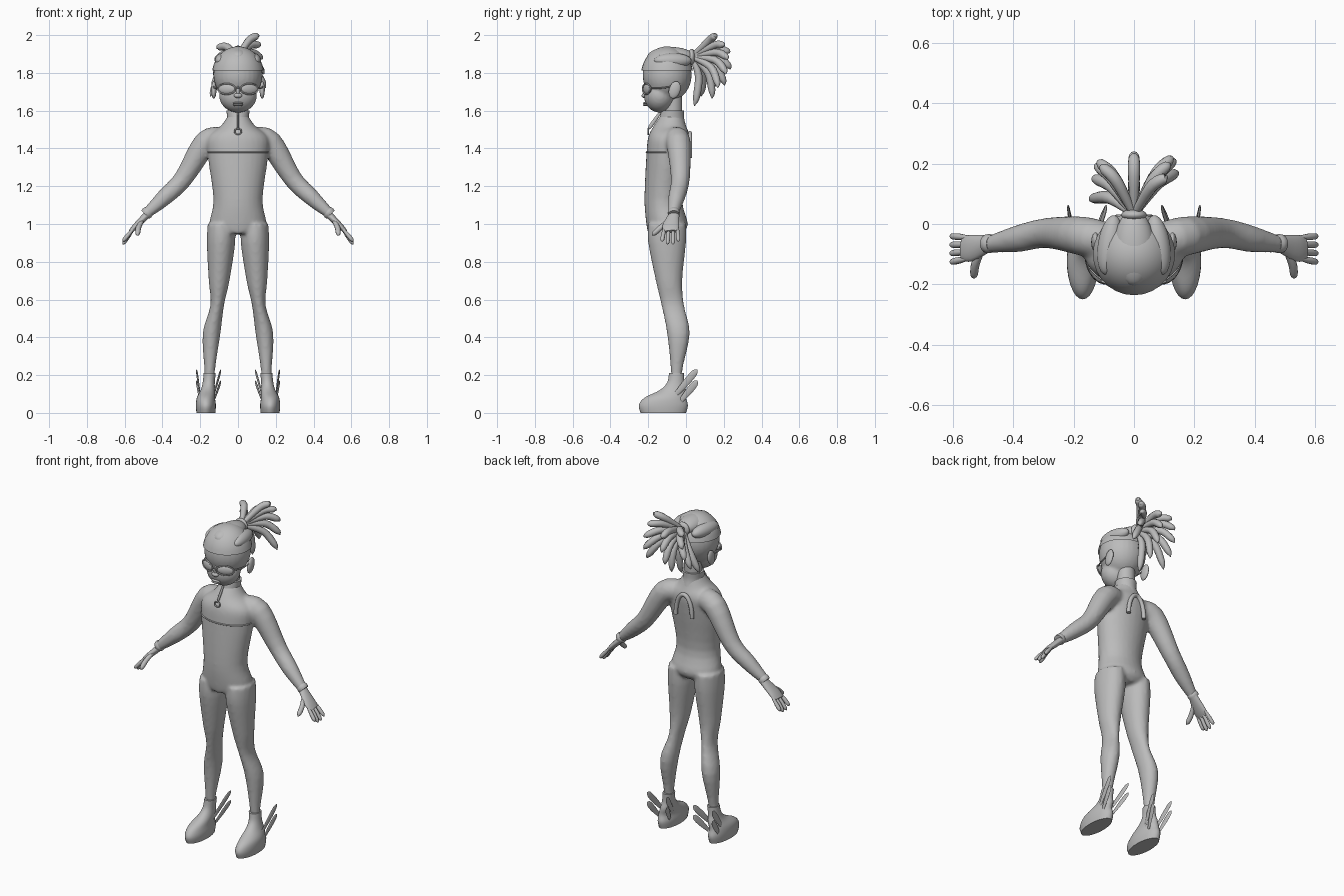
import bpy, bmesh, math
from mathutils import Vector, Matrix

default_cube = bpy.data.objects.get("Cube")
if default_cube:
    bpy.data.objects.remove(default_cube)

grey = bpy.data.materials.new("plain_grey")
grey.use_nodes = True
grey.diffuse_color = (0.5, 0.5, 0.5, 1)
grey.node_tree.nodes["Principled BSDF"].inputs["Base Color"].default_value = grey.diffuse_color
X, Y, Z = Matrix.Identity(3)


def smooth_path(rows, steps=4):
    """Catmull-Rom through rows of centre and two radii."""
    rows = [Vector(row) for row in rows]
    path = []
    for i, (start, end) in enumerate(zip(rows, rows[1:])):
        before = rows[max(i - 1, 0)]
        after = rows[min(i + 2, len(rows) - 1)]
        leave, arrive = (end - before) / 2, (after - start) / 2
        for k in range(steps):
            t = k / steps
            bend = 3 * (end - start) - 2 * leave - arrive
            twist = 2 * (start - end) + leave + arrive
            path.append(start + t * (leave + t * (bend + t * twist)))
    return path + [rows[-1]]


def sweep(bm, rows, ref=None, sides=20):
    """Skin elliptical rings along a path; without ref the rings stay level."""
    path = smooth_path(rows)
    rings = []
    for i, row in enumerate(path):
        centre, across, along = row.xyz if len(row) == 3 else Vector(row[:3]), X, Y
        if ref is not None:
            ahead, behind = path[min(i + 1, len(path) - 1)], path[max(i - 1, 0)]
            tangent = Vector(ahead[:3]) - Vector(behind[:3])
            across = tangent.cross(ref).normalized()
            along = across.cross(tangent).normalized()
        ring = []
        for k in range(sides):
            angle = math.tau * k / sides
            offset = across * math.cos(angle) * row[3] + along * math.sin(angle) * row[4]
            ring.append(bm.verts.new(centre + offset))
        rings.append(ring)
    for low, high in zip(rings, rings[1:]):
        for k in range(sides):
            n = (k + 1) % sides
            bm.faces.new((low[k], low[n], high[n], high[k]))
    bm.faces.new(rings[0][::-1])
    bm.faces.new(rings[-1])


def loft(bm, rows, mirror=1):
    """Level rings given as centre x, height, half width, front y, back y."""
    sweep(bm, [(mirror * x, (front + back) / 2, z, half, (back - front) / 2)
               for x, z, half, front, back in rows], sides=28)


def tube(bm, points, radii, ref):
    sweep(bm, [(*point, radius, radius) for point, radius in zip(points, radii)], ref)


def rod(bm, start, tip, radius, ref, lift=Vector(), flat=1):
    """Tapered rod with a rounded tip, bowed by lift and optionally flattened."""
    start, tip = Vector(start), Vector(tip)
    middle = start.lerp(tip, 0.5) + lift
    late = middle.lerp(tip, 0.75) + lift / 5
    stations = ((start, 0.6), (middle, 1), (late, 0.9), (tip, 0.1))
    sweep(bm, [(*point, radius * k, radius * k * flat) for point, k in stations], ref, sides=10)


def arc(bm, centre, u, v, radius, ref, start=0, end=math.tau, count=24):
    """Round wire along part of an ellipse with half axes u and v."""
    angles = [start + (end - start) * k / count for k in range(count + 1)]
    points = [Vector(centre) + Vector(u) * math.cos(w) + Vector(v) * math.sin(w) for w in angles]
    tube(bm, points, [radius] * len(points), ref)


def blob(bm, centre, size, turn=0, axis='Z'):
    place = Matrix.Translation(centre) @ Matrix.Rotation(turn, 4, axis) @ Matrix.Diagonal((*size, 1))
    bmesh.ops.create_uvsphere(bm, u_segments=28, v_segments=20, radius=1, matrix=place)


def finish(name, bm, voxel=None):
    bmesh.ops.recalc_face_normals(bm, faces=bm.faces)
    mesh = bpy.data.meshes.new(name)
    bm.to_mesh(mesh)
    bm.free()
    mesh.materials.append(grey)
    mesh.shade_smooth()
    mesh.set_sharp_from_angle(angle=math.radians(55))
    part = bpy.data.objects.new(name, mesh)
    bpy.context.scene.collection.objects.link(part)
    if voxel:
        blend = part.modifiers.new("blend", 'REMESH')
        blend.mode, blend.voxel_size, blend.use_smooth_shade = 'VOXEL', voxel, True
        soften = part.modifiers.new("soften", 'SMOOTH')
        soften.factor, soften.iterations = 0.5, 5


# Body suit: torso, arms and legs blended into one skin
bm = bmesh.new()
loft(bm, [(0, .95, .1, -.2, -.02), (0, 1, .15, -.21, .01), (0, 1.13, .13, -.22, -.02),
          (0, 1.36, .16, -.21, .01), (0, 1.46, .16, -.2, .02), (0, 1.52, .09, -.17, 0),
          (0, 1.58, .05, -.13, -.02)])
for s in (1, -1):
    tube(bm, [(s * .08, -.06, 1.45), (s * .17, -.04, 1.43), (s * .29, -.03, 1.24),
              (s * .39, -.05, 1.14), (s * .49, -.07, 1.05)], (.06, .065, .05, .044, .026), Y)
    loft(bm, [(.09, 1, .07, -.2, 0), (.09, .9, .075, -.2, 0), (.1, .7, .055, -.16, -.02),
              (.11, .57, .036, -.13, -.01), (.14, .42, .047, -.1, .02),
              (.15, .22, .028, -.08, -.02), (.15, .1, .03, -.08, -.02)], s)
finish("body_suit", bm, voxel=.01)

# Raised seam across the chest and arched plate on the back
bm = bmesh.new()
arc(bm, (0, -.1, 1.38), X * .16, Y * .11, .004, Z, math.pi, math.tau)
finish("chest_seam", bm)
bm = bmesh.new()
arc(bm, (0, .02, 1.35), X * .055, Z * .13, .012, Y, 0, math.pi)
finish("back_arch", bm)

# Neck, collar, zip and pull ring
bm = bmesh.new()
loft(bm, [(0, 1.5, .05, -.12, -.02), (0, 1.7, .05, -.12, -.02)])
finish("neck", bm)
bm = bmesh.new()
loft(bm, [(0, 1.52, .06, -.15, 0), (0, 1.56, .058, -.14, -.01), (0, 1.6, .061, -.13, -.01)])
finish("collar", bm)
bm = bmesh.new()
rod(bm, (0, -.13, 1.6), (0, -.2, 1.5), .01, X, flat=.6)
arc(bm, (0, -.2, 1.49), X * .018, Z * .015, .004, Y)
finish("zip_and_pull", bm)

# Head: skull and jaw blended, with nose, lips and ears added
skull = Vector((0, -.1, 1.79))
bm = bmesh.new()
blob(bm, skull, (.13, .13, .145))
blob(bm, (0, -.14, 1.68), (.1, .083, .09))
finish("head", bm, voxel=.008)
bm = bmesh.new()
blob(bm, (0, -.22, 1.68), (.022, .015, .013))
blob(bm, (0, -.215, 1.7), (.01, .013, .03))
for height in (1.63, 1.64):
    blob(bm, (0, -.215, height), (.028, .013, .006))
for s in (1, -1):
    blob(bm, (s * .128, -.06, 1.71), (.014, .03, .047), -.3, 'X')
finish("nose_lips_ears", bm)

# Glasses
bm = bmesh.new()
for s in (1, -1):
    lens = Vector((s * .06, -.205, 1.715))
    blob(bm, lens, (.049, .013, .027), s * .4)
    arc(bm, lens - Y * .005, X * .046 + Y * .02 * s, Z * .028, .004, Y)
    tube(bm, [(s * .1, -.19, 1.72), (s * .125, -.13, 1.72), (s * .13, -.06, 1.73)], [.004] * 3, Z)
arc(bm, (0, -.225, 1.715), X * .016, Z * .007, .004, Y, 0, math.pi)
finish("glasses", bm)

# Swept-back hair: cap cut off at the hairline, with raised lobes
bm = bmesh.new()
blob(bm, skull, (.138, .138, .15))
bmesh.ops.delete(bm, geom=[v for v in bm.verts if v.co.z < skull.z + .02], context='VERTS')
blob(bm, (0, -.08, 1.885), (.068, .125, .052))
for s in (1, -1):
    blob(bm, (s * .08, -.07, 1.865), (.04, .1, .04), s * .15)
finish("swept_hair", bm)

# Ponytail: tie and three fans of thick locks
root = Vector((0, .03, 1.885))
bm = bmesh.new()
blob(bm, root, (.042, .02, .042))
finish("hair_tie", bm)
bm = bmesh.new()
for spread, highest in ((-.6, 15), (0, 5), (.6, 42)):
    for k in range(5):
        pitch = math.radians(highest - 23 * k)
        aim = Vector((math.tan(spread), math.cos(pitch), math.sin(pitch))).normalized()
        rod(bm, root, root + aim * (.2 + .015 * k), .02, X, lift=(Y + Z) * .03)
finish("ponytail_locks", bm)

for s, side in ((1, "left"), (-1, "right")):
    # Hand: palm, four fanned fingers and thumb
    bm = bmesh.new()
    sweep(bm, [(s * .47, -.06, 1.06, .02, .025), (s * .54, -.08, .99, .016, .044),
               (s * .57, -.08, .96, .01, .038)], Y)
    for k in range(4):
        drop = .89 + .008 * (k - 1.5) ** 2
        rod(bm, (s * .55, -.045 - .023 * k, .98), (s * .61, -.04 - .029 * k, drop), .011, Y)
    rod(bm, (s * .5, -.08, 1.03), (s * .53, -.18, .94), .014, X, lift=X * s * .01)
    finish(side + "_hand", bm)

    # Wrist cuff
    bm = bmesh.new()
    tube(bm, [(s * .47, -.065, 1.07), (s * .48, -.065, 1.06), (s * .49, -.065, 1.05)],
         (.028, .032, .03), Y)
    finish(side + "_cuff", bm)

    # Boot
    bm = bmesh.new()
    loft(bm, [(.17, 0, .05, -.24, 0), (.17, .04, .053, -.25, .01), (.17, .08, .048, -.22, 0),
              (.16, .12, .038, -.14, 0), (.155, .16, .032, -.1, -.01), (.15, .21, .032, -.09, -.01)], s)
    finish(side + "_boot", bm)

    # Pair of feathers on each side of the boot
    bm = bmesh.new()
    for base, tip in ((.2, .22), (.13, .09)):
        rod(bm, (s * base, -.06, .09), (s * tip, .06, .23), .018, X, flat=.25)
        rod(bm, (s * base, -.03, .06), (s * tip, .06, .17), .018, X, flat=.25)
    finish(side + "_boot_wings", bm)
